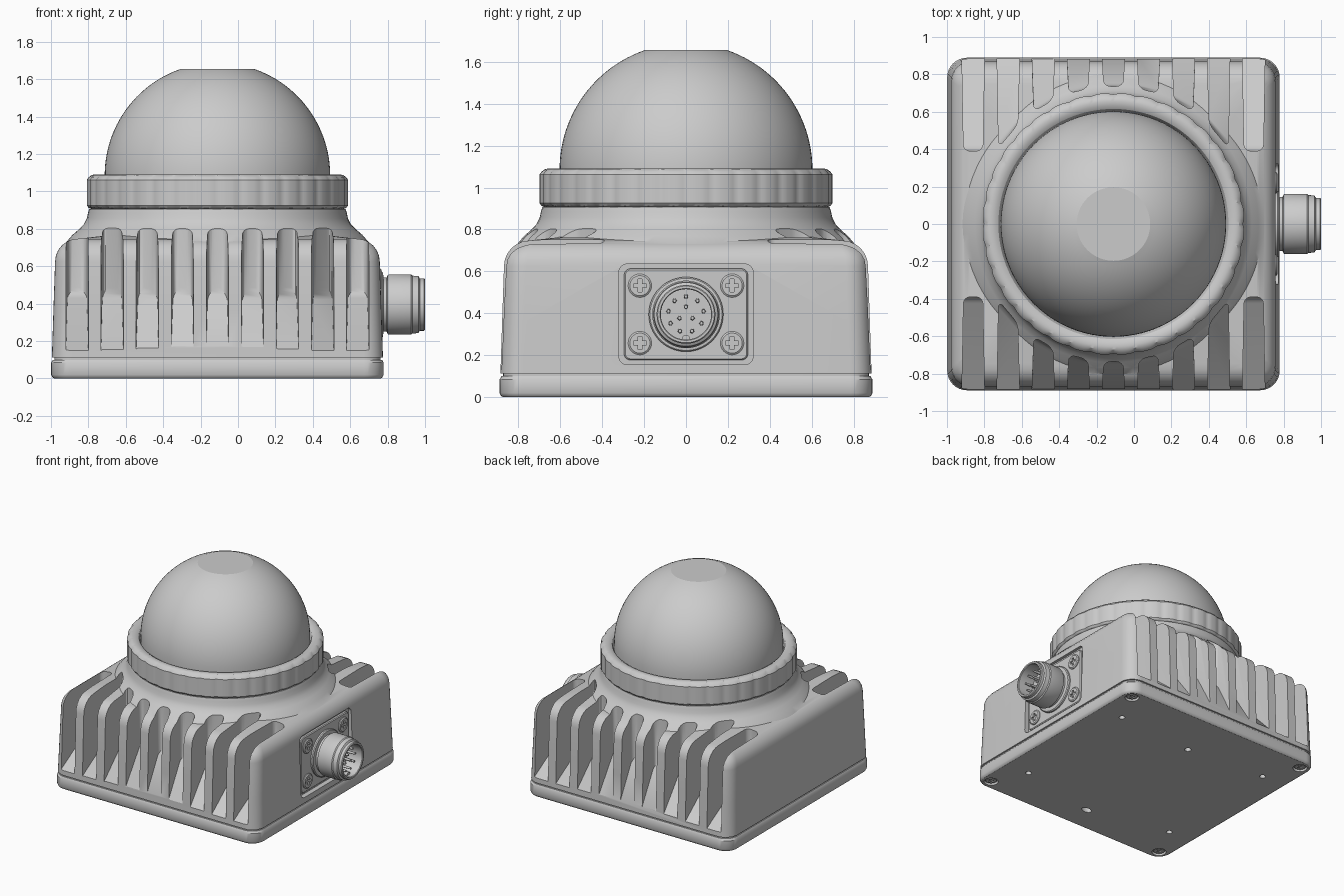
import bpy, bmesh
from math import sin, cos, pi, sqrt, radians
from mathutils import Matrix, Vector

if "Cube" in bpy.data.objects:
    bpy.data.objects.remove(bpy.data.objects["Cube"])

CX = -0.11                      # housing centre in x
CENTRE = Matrix.Translation((CX, 0, 0))
TO_X = Matrix.Rotation(pi / 2, 4, 'Y')   # local z -> +x


def finish(bm, name, mat=Matrix(), angle=32):
    bmesh.ops.remove_doubles(bm, verts=bm.verts, dist=1e-5)
    bmesh.ops.recalc_face_normals(bm, faces=bm.faces)
    me = bpy.data.meshes.new(name)
    bm.to_mesh(me)
    bm.free()
    me.transform(mat)
    ob = bpy.data.objects.new(name, me)
    bpy.context.collection.objects.link(ob)
    smooth(ob, angle)
    return ob


def smooth(ob, angle=32):
    bpy.ops.object.select_all(action='DESELECT')
    ob.select_set(True)
    bpy.context.view_layer.objects.active = ob
    bpy.ops.object.shade_smooth_by_angle(angle=radians(angle))


def skin(bm, rings):
    rows = [[bm.verts.new(p) for p in ring] for ring in rings]
    n = len(rows[0])
    for a, b in zip(rows, rows[1:]):
        for i in range(n):
            j = (i + 1) % n
            bm.faces.new((a[i], a[j], b[j], b[i]))
    return rows


def lathe(name, profile, mat=Matrix(), segs=96, flutes=0, depth=0.0):
    """Spin (radius, height) points; optional shallow flutes on the outside."""
    bm = bmesh.new()
    rings = []
    for r, z in profile:
        ring = []
        for i in range(segs):
            t = 2 * pi * i / segs
            rr = r - depth * abs(cos(flutes * t / 2)) ** 6 if flutes and r > 0.68 else r
            ring.append((rr * cos(t), rr * sin(t), z))
        rings.append(ring)
    skin(bm, rings)
    return finish(bm, name, mat)


def rounded_block(name, sections, mat=Matrix(), steps=8):
    """Loft rounded rectangles given as (height, half x, half y, corner radius)."""
    bm = bmesh.new()
    rings = []
    for z, hx, hy, r in sections:
        ring = []
        for q, (sx, sy) in enumerate(((1, 1), (-1, 1), (-1, -1), (1, -1))):
            for k in range(steps + 1):
                t = (q + k / steps) * pi / 2
                ring.append((sx * (hx - r) + r * cos(t), sy * (hy - r) + r * sin(t), z))
        rings.append(ring)
    rows = skin(bm, rings)
    bm.faces.new(rows[0])
    bm.faces.new(rows[-1])
    return finish(bm, name, mat)


def boolean(ob, other, op='DIFFERENCE'):
    m = ob.modifiers.new(op, 'BOOLEAN')
    m.operation, m.object, m.solver = op, other, 'EXACT'
    bpy.context.view_layer.objects.active = ob
    bpy.ops.object.modifier_apply(modifier=m.name)
    bpy.data.objects.remove(other)
    smooth(ob)


# Base plate with screw pockets and mounting holes underneath
base = rounded_block("base_plate", [(0, .873, .873, .09), (.006, .882, .882, .098),
                     (.02, .889, .889, .105), (.085, .889, .889, .105),
                     (.1, .88, .88, .1)], CENTRE)
corners = [(sx * .80, sy * .80) for sx in (-1, 1) for sy in (-1, 1)]
bm = bmesh.new()
holes = [(x, y, .052, 1) for x, y in corners]
holes += [(sx * .67, sy * .53, .022, 1) for sx in (-1, 1) for sy in (-1, 1)]
holes += [(0, .48, .024, 1), (0, -.67, .026, 1.6)]
for x, y, r, stretch in holes:
    d = .025 if r > .05 else .06
    bmesh.ops.create_cone(bm, cap_ends=True, segments=24, radius1=r, radius2=r, depth=2 * d,
                          matrix=Matrix.Translation((x, y, 0)) @ Matrix.Diagonal((stretch, 1, 1, 1)))
boolean(base, finish(bm, "hole_cutter", CENTRE))

# Seam between plate and housing
rounded_block("gasket", [(.09, .872, .872, .09), (.125, .872, .872, .09)], CENTRE)

# Tapered housing with rounded shoulders, merged with the flared neck
sections = [(.112, .885, .885, .105), (.36, .877, .877, .105)]
for k in range(7):
    t = k / 6 * pi / 2
    h = .746 + .122 * cos(t)
    sections.append((.625 + .122 * sin(t), h, h, .105 - .04 * (1 - cos(t))))
sections.append((.775, .5, .5, .06))
housing = rounded_block("finned_housing", sections, CENTRE)
neck = lathe("neck", [(0, .6), (.84, .6), (.84, .66), (.81, .727), (.775, .768), (.74, .798),
                      (.713, .826), (.698, .856), (.692, .885), (.685, .907), (0, .907)], CENTRE)
boolean(housing, neck, 'UNION')

# Cooling slots on front and back, ending along a circle around the neck
bm = bmesh.new()
for side in (-1, 1):
    for i in range(-4, 5):
        x = i * .1875
        v = []
        for s in (-1, 1):
            xi = x + s * .051
            yi = max(.39, sqrt(max(0, .738 ** 2 - xi * xi)))
            for px, py, z in ((x + s * .06, .9, .14), (xi, yi, .45), (xi, yi, 1.0), (x + s * .06, .9, 1.0)):
                v.append(bm.verts.new((px, side * py, z)))
        bm.faces.new(v[:4])
        bm.faces.new(v[4:])
        for k in range(4):
            j = (k + 1) % 4
            bm.faces.new((v[k], v[j], v[4 + j], v[4 + k]))
        inner = [bm.edges.get((v[a], v[b])) for a, b in ((1, 2), (5, 6), (1, 5))]
        bmesh.ops.bevel(bm, geom=inner, offset=.036, segments=4, profile=.5, affect='EDGES')
boolean(housing, finish(bm, "slot_cutter", CENTRE))

# Connector panel recess and flange on the right side
def on_right(x, y=0, z=.395):
    return Matrix.Translation((x, y, z)) @ TO_X

boolean(housing, rounded_block("panel_cutter", [(0, .24, .32, .04), (.1, .24, .32, .04)],
                               on_right(.735)))
rounded_block("connector_flange", [(0, .218, .295, .03), (.02, .218, .295, .03),
                                   (.026, .212, .289, .025)], on_right(.73))

# Round connector shell, pins and key
lathe("connector_shell", [(0, .745), (.178, .745), (.178, .768), (.172, .775), (.145, .778),
      (.145, .795), (.158, .8), (.161, .806), (.161, .925), (.155, .932), (.152, .965),
      (.14, .972), (.14, .994), (.135, 1.0), (.124, 1.0), (.12, .995), (.12, .87), (0, .87)],
      on_right(0), 64)
bm = bmesh.new()
for count, rad in ((9, .085), (3, .036)):
    for i in range(count):
        t = 2 * pi * (i + .5) / count
        bmesh.ops.create_cone(bm, cap_ends=True, segments=12, radius1=.011, radius2=.008, depth=.1,
                              matrix=Matrix.Translation((rad * cos(t), rad * sin(t), .91)))
finish(bm, "connector_pins", on_right(0))
bm = bmesh.new()
bmesh.ops.create_cone(bm, cap_ends=True, segments=16, radius1=.02, radius2=.02, depth=.1,
                      matrix=Matrix.Translation((.117, 0, .91)))
finish(bm, "connector_key", on_right(0))

# Cross-head screws: one master, copied to flange and base corners
screw = lathe("screw", [(0, -.03), (.056, -.03), (.056, -.006), (.048, 0), (0, 0)], segs=32)
for size in ((.062, .018, .03), (.018, .062, .03)):
    bm = bmesh.new()
    bmesh.ops.create_cube(bm, size=1, matrix=Matrix.Diagonal((*size, 1)))
    boolean(screw, finish(bm, "cross_cutter"))
places = [on_right(.768, sy * .22, .395 + sz * .137) for sy in (-1, 1) for sz in (-1, 1)]
places += [Matrix.Translation((CX + x, y, .008)) @ Matrix.Rotation(pi, 4, 'X') @ Matrix.Scale(.8, 4)
           for x, y in corners]
for i, m in enumerate(places):
    ob = screw if i == 0 else bpy.data.objects.new("screw", screw.data)
    if i:
        bpy.context.collection.objects.link(ob)
    ob.matrix_world = m

# Fluted clamping collar
lathe("collar", [(.6, .905), (.67, .905), (.69, .912), (.70, .925), (.70, 1.062), (.69, 1.076),
                 (.672, 1.088), (.655, 1.091), (.632, 1.088), (.615, 1.078), (.606, 1.06),
                 (.6, 1.04), (.6, .905)], CENTRE, 288, 36, .007)

# Dome with flat top
R, ZC, TOP = .603, 1.085, 1.655
flat = sqrt(R * R - (TOP - ZC) ** 2)
from_top = pi / 2 - 0.0
top_angle = pi / 2 - (sin_r := flat / R) * (1 + sin_r ** 2 / 6)
dome = [(0, 1.0), (R, 1.0)]
dome += [(R * cos(top_angle * k / 24), ZC + R * sin(top_angle * k / 24)) for k in range(25)]
dome.append((0, dome[-1][1]))
lathe("dome", dome, CENTRE, 96)
for o in bpy.data.objects:
    if o.name == "dome":
        smooth(o, 14)
